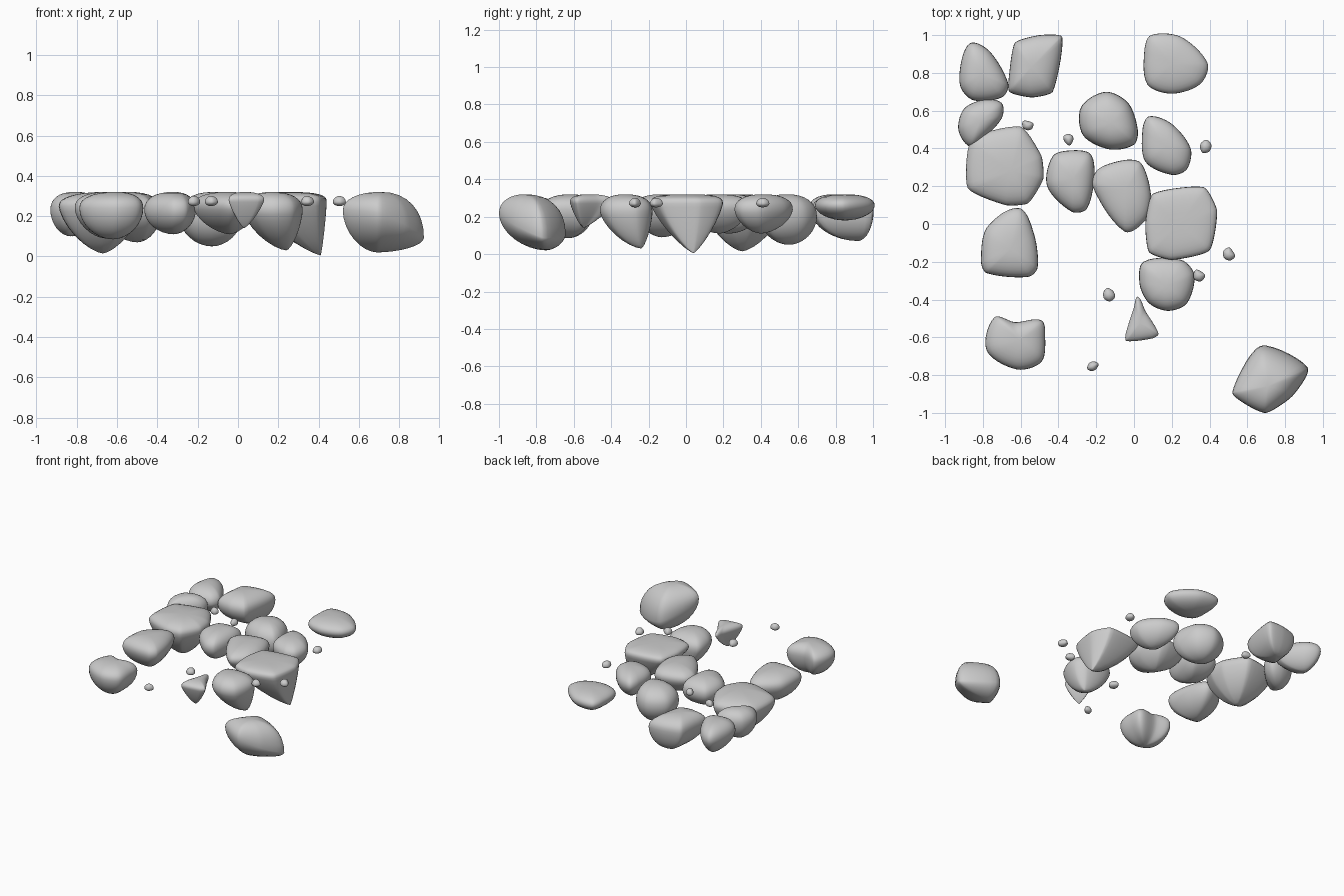
import bpy, bmesh, math, random
from mathutils import Vector

if "Cube" in bpy.data.objects:
    bpy.data.objects.remove(bpy.data.objects["Cube"])

random.seed(4)
TOP = 0.32
RINGS, STEPS = 16, 7


def smooth_loop(pts, tension):
    """Closed spline through the plan outline; low tension keeps corners sharp."""
    out, n = [], len(pts)
    for i in range(n):
        a, b, c, d = (Vector(pts[(i + k) % n]) for k in (-1, 0, 1, 2))
        span = (c - b).length
        m1 = (c - a).normalized() * span * tension
        m2 = (d - b).normalized() * span * tension
        for k in range(STEPS):
            t = k / STEPS
            out.append(b * (2*t**3 - 3*t*t + 1) + m1 * (t**3 - 2*t*t + t)
                       + c * (3*t*t - 2*t**3) + m2 * (t**3 - t*t))
    return out


def rock(name, pts, bottom, mid=0.23, p_low=1.6, p_top=2.3,
         tension=0.85, tilt=(0, 0), top=TOP):
    """Stone from a plan outline, swelling to its girth and closing at an off-centre base."""
    loop = smooth_loop(pts, tension)
    c = sum(loop, Vector((0, 0))) / len(loop)
    apex, zb = Vector(bottom[:2]), bottom[2]
    bm = bmesh.new()
    rings = []
    for r in range(1, RINGS):
        phi = -math.pi / 2 + math.pi * r / RINGS
        p = p_low if phi < 0 else p_top
        s = max(math.cos(phi), 0) ** (2 / p)
        h = abs(math.sin(phi)) ** (2 / p)
        goal, zg = (apex, zb) if phi < 0 else (c, top)
        ring = []
        for o in loop:
            zo = mid + tilt[0] * (o.x - c.x) + tilt[1] * (o.y - c.y)
            q = o * s + goal * (1 - s)
            ring.append(bm.verts.new((q.x, q.y, zo + (zg - zo) * h)))
        rings.append(ring)
    n = len(loop)
    for lo, hi in zip(rings, rings[1:]):
        for i in range(n):
            j = (i + 1) % n
            bm.faces.new((lo[i], lo[j], hi[j], hi[i]))
    low = bm.verts.new((apex.x, apex.y, zb))
    high = bm.verts.new((c.x, c.y, top))
    for i in range(n):
        j = (i + 1) % n
        bm.faces.new((low, rings[0][j], rings[0][i]))
        bm.faces.new((high, rings[-1][i], rings[-1][j]))
    bmesh.ops.recalc_face_normals(bm, faces=bm.faces)
    me = bpy.data.meshes.new(name)
    bm.to_mesh(me)
    bm.free()
    me.shade_smooth()
    ob = bpy.data.objects.new(name, me)
    bpy.context.collection.objects.link(ob)
    return ob


# back row
rock("rock_back_left", [(-.86, .96), (-.76, .91), (-.665, .74), (-.70, .67), (-.85, .655),
     (-.92, .73), (-.91, .88)], (-.82, .84, .1))
rock("rock_back_square", [(-.63, .96), (-.50, 1.0), (-.38, .99), (-.43, .70), (-.54, .67),
     (-.66, .70), (-.66, .80)], (-.50, .92, .07), p_low=1.9, tension=.5)
rock("rock_back_right", [(.09, 1.0), (.25, .99), (.39, .85), (.35, .74), (.2, .69),
     (.07, .74), (.055, .92)], (.21, .85, .18), mid=.26, p_low=1.9)
rock("rock_left_small", [(-.79, .66), (-.70, .64), (-.70, .56), (-.80, .45), (-.87, .41),
     (-.93, .5), (-.90, .61)], (-.83, .54, .1), p_low=1.9)

# centre group
rock("rock_left_large", [(-.86, .45), (-.60, .515), (-.49, .36), (-.48, .24), (-.56, .11),
     (-.68, .10), (-.88, .19)], (-.67, .30, .015), mid=.25, p_low=1.5, tension=.5)
rock("rock_centre_back", [(-.15, .7), (-.03, .64), (.02, .5), (0, .42), (-.13, .395),
     (-.27, .47), (-.28, .62)], (-.13, .55, .05), mid=.2, p_low=1.9)
rock("rock_centre_right", [(.08, .57), (.2, .53), (.3, .4), (.28, .29), (.2, .26),
     (.06, .33), (.045, .5)], (.17, .4, .11), mid=.24, p_low=1.7)
rock("rock_centre_left", [(-.33, .39), (-.23, .37), (-.21, .25), (-.25, .08), (-.33, .065),
     (-.46, .2), (-.43, .36)], (-.32, .23, .11), mid=.23, p_low=1.9)
rock("rock_centre", [(-.04, .34), (.04, .32), (.09, .15), (.06, .02), (-.05, -.04),
     (-.22, .2), (-.19, .29)], (-.04, .18, .11), mid=.25, p_low=1.6)
rock("rock_wedge", [(.1, .16), (.37, .195), (.44, .07), (.40, -.14), (.2, -.19),
     (.08, -.15), (.06, 0)], (.41, .04, .005), mid=.27, p_low=1.25, p_top=3, tension=.5)

# front group
rock("rock_front_keel", [(.05, -.2), (.25, -.19), (.32, -.27), (.28, -.42), (.18, -.46),
     (.08, -.42), (.03, -.32)], (.24, -.24, .03), mid=.23, p_low=1.5)
rock("rock_front_left", [(-.61, .085), (-.53, -.05), (-.51, -.23), (-.56, -.28), (-.78, -.26),
     (-.81, -.2), (-.78, -.02)], (-.66, -.13, .09), mid=.24, p_low=1.7)
rock("rock_front_kidney", [(-.74, -.495), (-.63, -.52), (-.49, -.51), (-.47, -.6), (-.49, -.73),
     (-.62, -.77), (-.78, -.67)], (-.62, -.63, .085), mid=.24, p_low=1.9)
rock("rock_triangle", [(.02, -.385), (.06, -.46), (.13, -.58), (.10, -.605), (-.04, -.62),
     (-.045, -.585), (0, -.44)], (.03, -.55, .14), mid=.28, p_low=1.25, tension=.7)
rock("rock_front_right", [(.67, -.645), (.92, -.76), (.84, -.91), (.70, -1.0), (.60, -.96),
     (.52, -.89)], (.69, -.75, .02), mid=.17, p_low=1.8, p_top=2.2,
     tension=.6, tilt=(-.25, -.3))

# scattered pebbles
for k, (x, y) in enumerate([(-.56, .52), (-.345, .45), (.375, .41), (.505, -.16),
                            (.34, -.27), (-.135, -.375), (-.22, -.755)]):
    turn = random.random() * 6
    ring = []
    for i in range(6):
        a = turn - i * math.tau / 6
        r = random.uniform(.023, .038)
        ring.append((x + r * math.cos(a), y + r * math.sin(a)))
    rock(f"pebble_{k + 1}", ring, (x, y, .25), mid=.27, p_low=2, p_top=2, top=.30)
